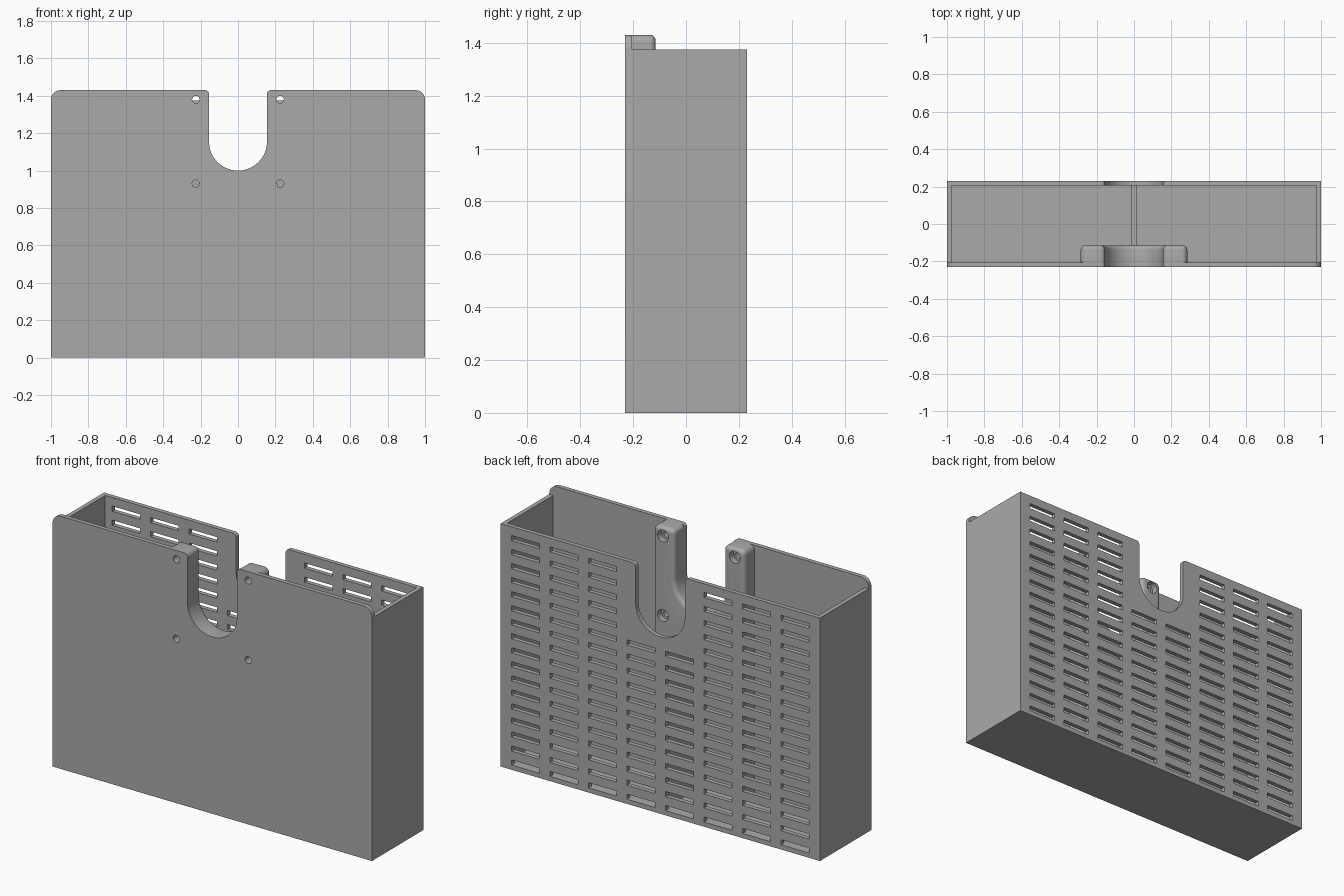
import bpy
import bmesh
from math import cos, sin, pi, radians
from mathutils import Matrix

cube = bpy.data.objects.get("Cube")
if cube:
    bpy.data.objects.remove(cube, do_unlink=True)

grey = bpy.data.materials.new("plain grey")
grey.use_nodes = True
colour = (0.4, 0.4, 0.4, 1)
grey.diffuse_color = colour
grey.node_tree.nodes["Principled BSDF"].inputs["Base Color"].default_value = colour

# Overall sizes
HALF_X, HALF_Y, WALL = 1.0, 0.23, 0.025
BOX_TOP, PANEL_TOP = 1.375, 1.43
NOTCH_R, NOTCH_Z = 0.155, 1.155
INNER_Y = HALF_Y - WALL
MOUNT_BACK = -0.115


def finish(name, bm):
    bmesh.ops.recalc_face_normals(bm, faces=bm.faces)
    mesh = bpy.data.meshes.new(name)
    bm.to_mesh(mesh)
    bm.free()
    obj = bpy.data.objects.new(name, mesh)
    bpy.context.collection.objects.link(obj)
    mesh.materials.append(grey)
    return obj


def add_box(bm, x0, x1, y0, y1, z0, z1):
    place = Matrix.Translation(((x0 + x1) / 2, (y0 + y1) / 2, (z0 + z1) / 2))
    size = Matrix.Diagonal((x1 - x0, y1 - y0, z1 - z0, 1))
    bmesh.ops.create_cube(bm, size=1, matrix=place @ size)


def box(name, *bounds):
    bm = bmesh.new()
    add_box(bm, *bounds)
    return finish(name, bm)


def arc(cx, cz, r, start, end, steps):
    if r == 0:
        return [(cx, cz)]
    angles = [radians(start + (end - start) * i / steps) for i in range(steps + 1)]
    return [(cx + r * cos(a), cz + r * sin(a)) for a in angles]


def notched_plate(name, half, bottom, top, r_out, r_in, y0, y1, bevel=0):
    """Upright plate with a round-bottomed notch in its top edge."""
    right = [(half, bottom)]
    right += arc(half - r_out, top - r_out, r_out, 0, 90, 8)
    right += arc(NOTCH_R + r_in, top - r_in, r_in, 90, 180, 6)
    right += arc(0, NOTCH_Z, NOTCH_R, 0, -90, 16)
    outline = right + [(-x, z) for x, z in reversed(right[:-1])]
    bm = bmesh.new()
    face = bm.faces.new([bm.verts.new((x, y0, z)) for x, z in outline])
    moved = bmesh.ops.extrude_face_region(bm, geom=[face], use_keep_orig=True)["geom"]
    verts = [g for g in moved if isinstance(g, bmesh.types.BMVert)]
    bmesh.ops.translate(bm, verts=verts, vec=(0, y1 - y0, 0))
    if bevel:
        edges = [e for e in bm.edges
                 if all(abs(v.co.y - y1) < 1e-5 for v in e.verts)
                 and any(v.co.z > bottom + 0.01 for v in e.verts)]
        bmesh.ops.bevel(bm, geom=edges, offset=bevel, segments=5,
                        profile=0.5, affect='EDGES', clamp_overlap=True)
    return finish(name, bm)


def cut(target, cutter):
    mod = target.modifiers.new("cut", 'BOOLEAN')
    mod.operation, mod.solver, mod.object = 'DIFFERENCE', 'EXACT', cutter
    bpy.context.view_layer.objects.active = target
    bpy.ops.object.modifier_apply(modifier=mod.name)


def screw_cutter(name, radius, y0, y1):
    bm = bmesh.new()
    for x in (-0.225, 0.225):
        for z in (0.93, 1.38):
            place = Matrix.Translation((x, (y0 + y1) / 2, z)) @ Matrix.Rotation(pi / 2, 4, 'X')
            bmesh.ops.create_cone(bm, cap_ends=True, segments=24, radius1=radius,
                                  radius2=radius, depth=y1 - y0, matrix=place)
    obj = finish(name, bm)
    obj.hide_render = True
    return obj


# Main plates
front = notched_plate("front_panel", HALF_X, 0, PANEL_TOP, 0.05, 0.02, -HALF_Y, -INNER_Y)
back = notched_plate("back_panel", HALF_X, 0, BOX_TOP, 0, 0.02, INNER_Y, HALF_Y)

# Reinforced screw mount around the front notch
mount = notched_plate("notch_mount", 0.285, WALL, PANEL_TOP, 0.03, 0.025,
                      -INNER_Y, MOUNT_BACK, bevel=0.022)

# Box sides, floor and the centre rib
for side, sign in (("left", 1), ("right", -1)):
    x0, x1 = sorted((sign * HALF_X, sign * (HALF_X - WALL)))
    box(side + "_wall", x0, x1, -INNER_Y, INNER_Y, 0, BOX_TOP)
inner_x = HALF_X - WALL
box("floor", -inner_x, inner_x, -INNER_Y, INNER_Y, 0, WALL)
box("centre_rib", -0.013, 0.013, MOUNT_BACK, INNER_Y, WALL, 0.9)

# Ventilation slots in the back, skipped where the notch is
bm = bmesh.new()
for col in range(8):
    x = (col - 3.5) * 0.241
    for row in range(17):
        z = 0.041 + row * 0.0794
        if abs(x) < 0.2 and z > 0.95:
            continue
        add_box(bm, x - 0.0875, x + 0.0875, INNER_Y - 0.01, HALF_Y + 0.05,
                z - 0.0145, z + 0.0145)
slots = finish("slot_cutter", bm)
slots.hide_render = True
cut(back, slots)

# Screw holes with recessed heads
holes = screw_cutter("hole_cutter", 0.02, -0.3, 0)
recesses = screw_cutter("recess_cutter", 0.034, MOUNT_BACK - 0.035, 0)
cut(front, holes)
cut(mount, recesses)
cut(mount, holes)
for helper in (slots, holes, recesses):
    bpy.data.objects.remove(helper, do_unlink=True)

# Smooth the rounded parts, keep edges sharp
for obj in (front, back, mount):
    bpy.ops.object.select_all(action='DESELECT')
    obj.select_set(True)
    bpy.context.view_layer.objects.active = obj
    bpy.ops.object.shade_smooth_by_angle(angle=radians(30))
